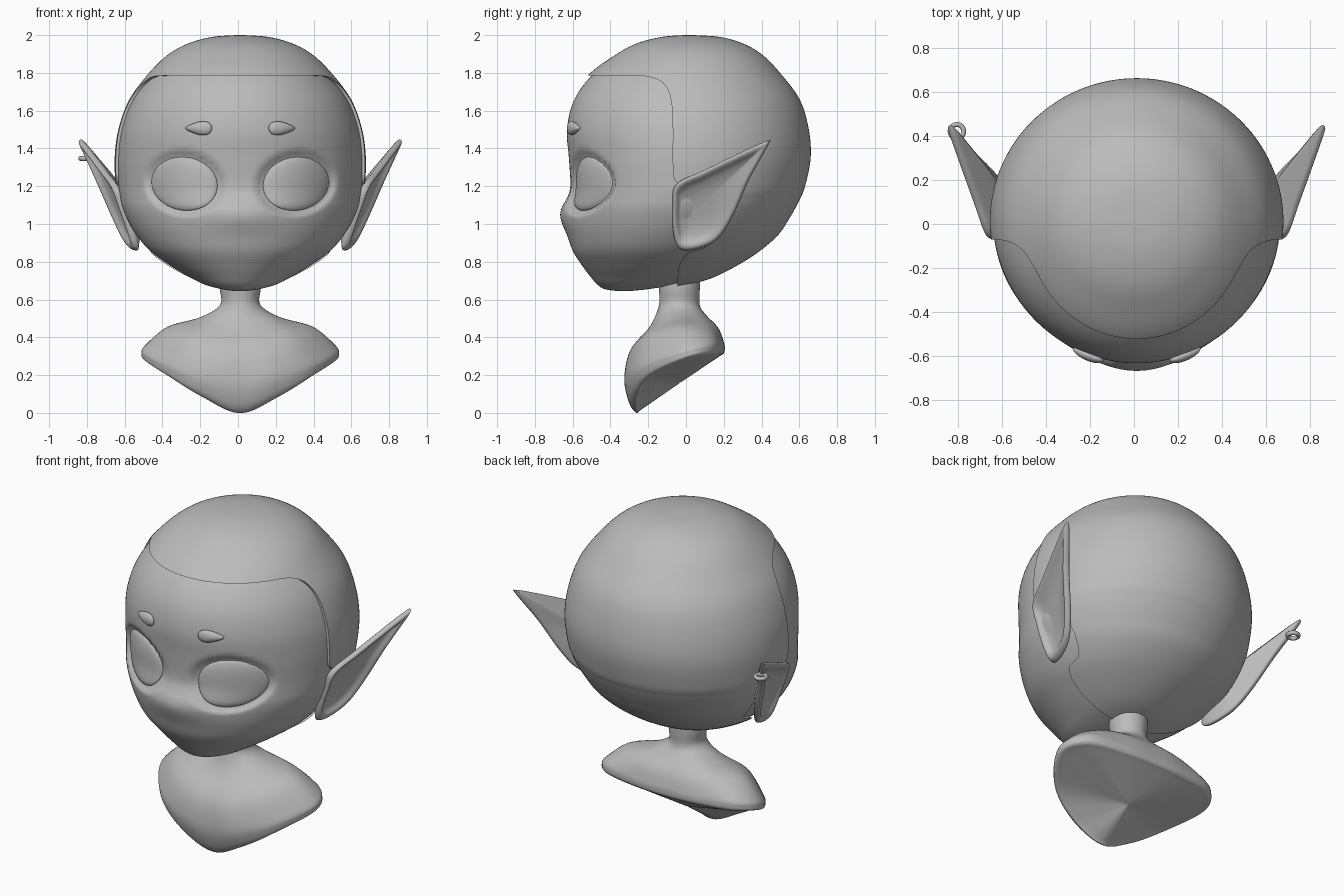
import bpy, bmesh, math
from mathutils import Vector

if "Cube" in bpy.data.objects:
    bpy.data.objects.remove(bpy.data.objects["Cube"])

grey = bpy.data.materials.new("plain_grey")
grey.diffuse_color = (0.5, 0.5, 0.5, 1)
grey.use_nodes = True
grey.node_tree.nodes["Principled BSDF"].inputs["Base Color"].default_value = grey.diffuse_color
AXIS = 0.012  # the mirror axis sits slightly right of the origin


def spline(pts, n, closed=False):
    """Smooth curve through points, n steps per span."""
    pts = [Vector(p) for p in pts]
    m, out = len(pts), []
    at = (lambda i: pts[i % m]) if closed else (lambda i: pts[max(0, min(m - 1, i))])
    for i in range(m if closed else m - 1):
        a, b, c, d = at(i - 1), at(i), at(i + 1), at(i + 2)
        for k in range(n):
            t = k / n
            out.append(0.5 * (2 * b + (c - a) * t + (2 * a - 5 * b + 4 * c - d) * t * t
                              + (3 * b - a - 3 * c + d) * t ** 3))
    if not closed:
        out.append(pts[-1])
    return out


def finish(name, bm, angle=45):
    bmesh.ops.recalc_face_normals(bm, faces=bm.faces)
    me = bpy.data.meshes.new(name)
    bm.to_mesh(me)
    bm.free()
    ob = bpy.data.objects.new(name, me)
    bpy.context.collection.objects.link(ob)
    me.materials.append(grey)
    me.shade_smooth()
    me.set_sharp_from_angle(angle=math.radians(angle))
    ob.location.x = AXIS
    return ob


def loft(rings):
    """Closed skin over a list of equal rings."""
    bm = bmesh.new()
    vs = [[bm.verts.new(p) for p in r] for r in rings]
    n = len(vs[0])
    for a, b in zip(vs, vs[1:]):
        for i in range(n):
            bm.faces.new((a[i], a[(i + 1) % n], b[(i + 1) % n], b[i]))
    bm.faces.new(vs[0])
    bm.faces.new(vs[-1])
    return bm


# Head rows: height, front y, back y, half width
ROWS = spline([
    (.645, -.36, -.30, .03), (.655, -.43, -.20, .10), (.68, -.47, -.05, .19),
    (.72, -.505, .11, .27), (.78, -.55, .24, .37), (.86, -.60, .37, .48),
    (.95, -.623, .475, .555), (1.03, -.628, .53, .60), (1.09, -.625, .565, .625),
    (1.14, -.615, .59, .637), (1.2, -.61, .615, .645), (1.35, -.62, .645, .65),
    (1.5, -.63, .635, .63), (1.65, -.595, .59, .575), (1.78, -.505, .495, .48),
    (1.88, -.37, .40, .38), (1.94, -.26, .30, .275), (1.975, -.13, .18, .15),
    (1.985, -.01, .04, .02)], 6)
EYE_X, EYE_Z, EYE_W, EYE_H, DENT = .295, 1.213, .175, .142, .03


def muzzle(x, z):
    return .038 * math.exp(-(x / .25) ** 2 - ((z - 1.05) / .09) ** 2)


def face_y(x, z):
    """Front surface of the head without the eye sockets."""
    for a, b in zip(ROWS, ROWS[1:]):
        if a[0] <= z <= b[0]:
            _, f, k, w = a.lerp(b, (z - a[0]) / (b[0] - a[0]))
            c = (f + k) / 2
            return c - (c - f) * math.sqrt(max(0, 1 - (x / w) ** 2)) - muzzle(x, z)


def head_rings(n=160):
    rings = []
    for z, f, k, w in ROWS:
        ring = []
        for i in range(n):
            t = math.tau * i / n
            x, y = w * math.sin(t), (f + k) / 2 - (k - f) / 2 * math.cos(t)
            if y < -.2:
                dx = abs(x) - EYE_X
                r = math.hypot(dx / EYE_W, (z - EYE_Z - .06 * dx) / EYE_H)
                s = max(0, min(1, (1.25 - r) / .22))
                y += DENT * s * s * (3 - 2 * s) - muzzle(x, z)
            ring.append((x, y, z))
        rings.append(ring)
    return rings


# Face and skull
finish("head", loft(head_rings()))

# Hair cap: inflated head with the face opening cut away along the hairline
bm = loft(head_rings())
bmesh.ops.recalc_face_normals(bm, faces=bm.faces)
bm.normal_update()
for v, nrm in [(v, v.normal.copy()) for v in bm.verts]:
    v.co += nrm * .015
cap = finish("hair_cap", bm, 40)
hairline = spline([(-.3, 1.785), (-.2, 1.78), (-.12, 1.745), (-.08, 1.66), (-.07, 1.5),
                   (-.07, 1.32), (-.05, 1.22), (.09, 1.15), (.15, 1.0), (.11, .885),
                   (.01, .845), (-.035, .78), (-.045, .7), (-.045, .6)], 5)
outline = [(-.9, 1.785)] + [tuple(p) for p in hairline] + [(-.9, .6)]
cutter = finish("hairline_cutter", loft([[(x, y, z) for y, z in outline] for x in (-1, 1)]))
cutter.hide_render = True
mod = cap.modifiers.new("face_opening", 'BOOLEAN')
mod.operation, mod.solver, mod.object = 'DIFFERENCE', 'EXACT', cutter
bpy.context.view_layer.objects.active = cap
cap.select_set(True)
bpy.ops.object.modifier_apply(modifier=mod.name)
bpy.data.objects.remove(cutter)
cap.data.set_sharp_from_angle(angle=math.radians(40))

# Ear outline in side view (y, z)
EAR = spline([(-.05, 1.21), (.1, 1.285), (.28, 1.372), (.425, 1.437), (.435, 1.42),
              (.335, 1.24), (.25, 1.05), (.17, .925), (.07, .872), (-.03, .868),
              (-.065, .95), (-.07, 1.1)], 6, True)
# Ear section from hollow front over the rim to the back: scale, offset
EAR_SECTION = spline([(.02, -.022), (.4, -.018), (.7, -.004), (.85, .017), (.95, .02), (1, .006),
                      (.99, -.012), (.8, -.035), (.4, -.075), (.02, -.085)], 3)

for side, s in (("left", -1), ("right", 1)):
    # Ears
    rings = []
    for k, off in EAR_SECTION:
        ring = []
        for p in EAR:
            y, z = .06 + (p[0] - .06) * k, 1.08 + (p[1] - 1.08) * k
            ring.append((s * (.25 + .19 * y + .353 * z + off), y, z))
        rings.append(ring)
    finish(side + "_ear", loft(rings), 60)

    # Eyes: shallow domes lying in the sockets
    rings = []
    for j in range(1, 17):
        r = math.sin(math.pi / 2 * j / 16)
        ring = []
        for i in range(48):
            t = math.tau * i / 48
            dx = EYE_W * r * math.cos(t)
            x, z = EYE_X + dx, EYE_Z + .06 * dx + EYE_H * r * math.sin(t)
            ring.append((s * x, face_y(x, z) + DENT + .002 - .036 * math.sqrt(max(0, 1 - r * r)), z))
        rings.append(ring)
    finish(side + "_eye", loft(rings), 60)

    # Eyebrows: small drops, thick at the inner end
    bm = bmesh.new()
    bmesh.ops.create_uvsphere(bm, u_segments=32, v_segments=20, radius=1)
    for v in bm.verts:
        u = v.co.copy()
        x = .22 + .07 * u.x
        v.co = (s * x, face_y(x, 1.505) - .008 + .024 * u.y,
                1.507 + .034 * u.z * (1 - .45 * u.x))
    finish(side + "_eyebrow", bm)

# Earring on the left ear
rings = []
bm = bmesh.new()
tor = [[bm.verts.new((-.815 + (.031 + .011 * math.cos(b)) * math.cos(a),
                      .42 + (.031 + .011 * math.cos(b)) * math.sin(a),
                      1.347 + .013 * math.sin(b)))
        for b in (math.tau * j / 12 for j in range(12))]
       for a in (math.tau * i / 32 for i in range(32))]
for i in range(32):
    for j in range(12):
        p, q = tor[i], tor[(i + 1) % 32]
        bm.faces.new((p[j], q[j], q[(j + 1) % 12], p[(j + 1) % 12]))
finish("earring", bm)


# Neck and bust: half rings from front to back, mirrored and lofted
def circle(z, r=.108):
    return [(r * math.sin(math.pi * i / 6), -.035 - r * math.cos(math.pi * i / 6), z)
            for i in range(7)]


rim = [(0, -.262, .0), (.2, -.265, .085), (.38, -.2, .195), (.515, .0, .29),
       (.43, .14, .315), (.2, .19, .315), (0, .2, .315)]
hub = Vector((0, -.03, .16))
halves = [
    circle(.78), circle(.66), circle(.57),
    [(0, -.19, .46), (.09, -.17, .475), (.17, -.12, .495), (.22, -.03, .502),
     (.17, .06, .515), (.09, .095, .52), (0, .105, .52)],
    [(0, -.295, .33), (.15, -.28, .35), (.29, -.2, .405), (.39, -.03, .45),
     (.32, .1, .46), (.16, .16, .455), (0, .17, .45)],
    [(0, -.325, .17), (.18, -.315, .21), (.37, -.22, .275), (.505, -.02, .345),
     (.43, .135, .38), (.2, .19, .38), (0, .2, .375)],
    [(0, -.3, .05), (.2, -.295, .12), (.39, -.21, .225), (.522, -.005, .31),
     (.44, .145, .34), (.2, .198, .34), (0, .205, .34)],
    rim]
halves += [[hub.lerp(Vector(p), k) for p in rim] for k in (.9, .5, .03)]
full = [spline(h + [(-p[0], p[1], p[2]) for p in h[-2:0:-1]], 6, True) for h in halves]
columns = [spline(c, 5) for c in zip(*full)]
finish("neck_and_bust", loft([list(r) for r in zip(*columns)]), 60)
